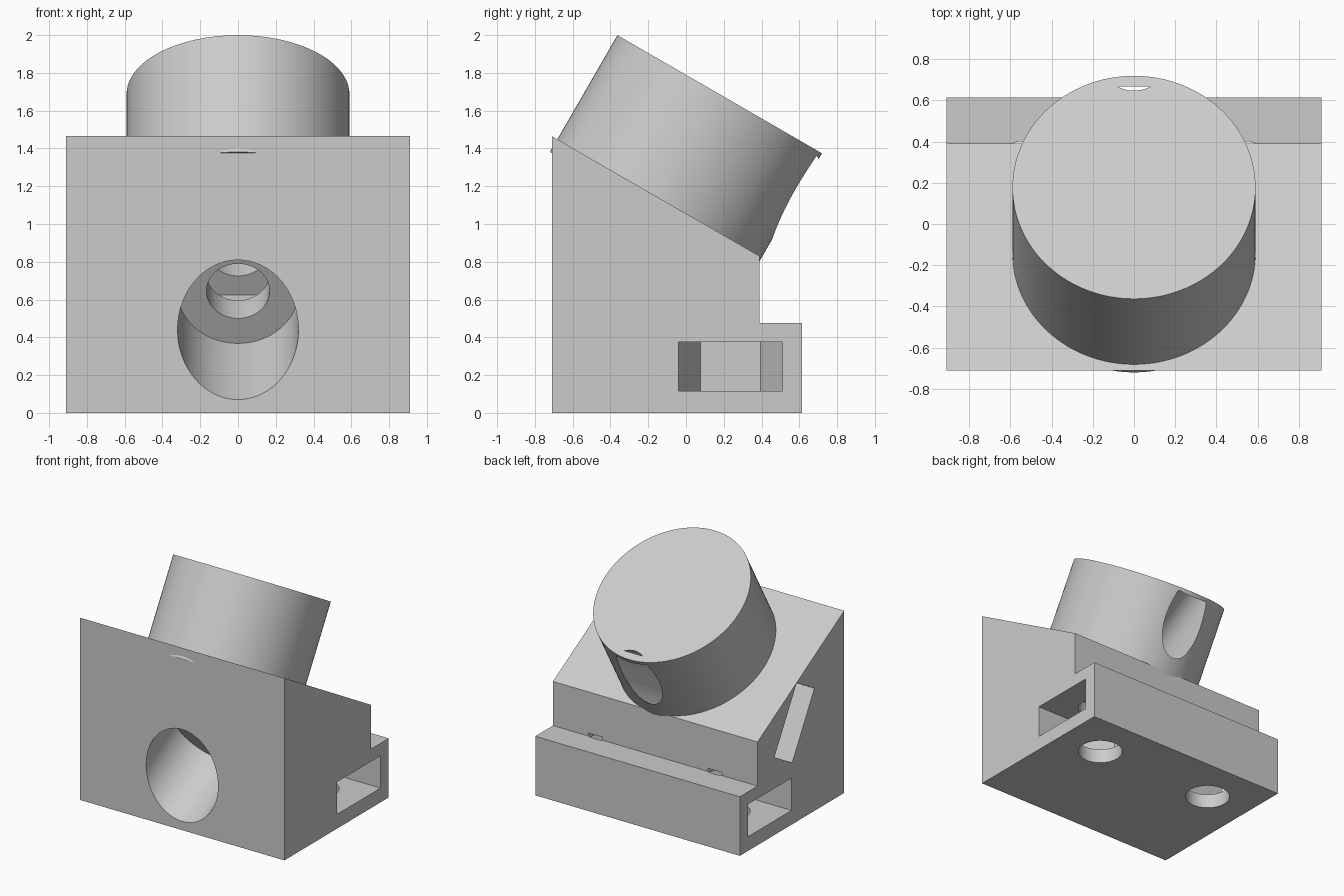
import bpy
import bmesh
from math import radians
from mathutils import Matrix, Vector

if "Cube" in bpy.data.objects:
    bpy.data.objects.remove(bpy.data.objects["Cube"], do_unlink=True)

grey = bpy.data.materials.new("light_grey")
grey.use_nodes = True
grey.diffuse_color = (0.6, 0.6, 0.6, 1)
grey.node_tree.nodes["Principled BSDF"].inputs["Base Color"].default_value = (0.6, 0.6, 0.6, 1)


def add_object(name, bm):
    bmesh.ops.recalc_face_normals(bm, faces=bm.faces)
    mesh = bpy.data.meshes.new(name)
    bm.to_mesh(mesh)
    bm.free()
    mesh.materials.append(grey)
    obj = bpy.data.objects.new(name, mesh)
    bpy.context.collection.objects.link(obj)
    return obj


def prism(name, profile, x0, x1):
    """Extrude a (y, z) outline along x."""
    bm = bmesh.new()
    face = bm.faces.new([bm.verts.new((x0, y, z)) for y, z in profile])
    extruded = bmesh.ops.extrude_face_region(bm, geom=[face])["geom"]
    verts = [v for v in extruded if isinstance(v, bmesh.types.BMVert)]
    bmesh.ops.translate(bm, verts=verts, vec=(x1 - x0, 0, 0))
    return add_object(name, bm)


def cylinder(name, start, length, rx, ry, tilt=0, sides=64, spin=0):
    """Cylinder rising from start, leaning towards +y by tilt degrees."""
    bm = bmesh.new()
    bmesh.ops.create_cone(bm, cap_ends=True, segments=sides, radius1=1, radius2=1, depth=1)
    place = (Matrix.Translation(start) @ Matrix.Rotation(radians(-tilt), 4, "X")
             @ Matrix.Diagonal((rx, ry, length, 1))
             @ Matrix.Rotation(radians(spin), 4, "Z") @ Matrix.Translation((0, 0, 0.5)))
    bmesh.ops.transform(bm, matrix=place, verts=bm.verts)
    return add_object(name, bm)


def box(name, centre, size, tilt=0):
    bm = bmesh.new()
    bmesh.ops.create_cube(bm, size=1)
    place = (Matrix.Translation(centre) @ Matrix.Rotation(radians(-tilt), 4, "X")
             @ Matrix.Diagonal((*size, 1)))
    bmesh.ops.transform(bm, matrix=place, verts=bm.verts)
    return add_object(name, bm)


def combine(target, tool, operation):
    mod = target.modifiers.new(tool.name, "BOOLEAN")
    mod.object = tool
    mod.operation = operation
    mod.solver = "EXACT"
    bpy.context.view_layer.objects.active = target
    bpy.ops.object.modifier_apply(modifier=mod.name)
    bpy.data.objects.remove(tool, do_unlink=True)


# Stepped block with a sloping top
body = prism("angled_mount_body",
             [(-0.71, 0), (0.615, 0), (0.615, 0.475), (0.39, 0.475), (0.39, 0.83), (-0.71, 1.465)],
             -0.91, 0.91)

# Oval drum standing square to the slope
lean = Vector((0, 0.5, 0.866))
drum_length = 0.714
drum_base = Vector((0, 0.178, 1.687)) - lean * drum_length
combine(body, cylinder("drum", drum_base, drum_length, 0.59, 0.625, 30, 128), "UNION")

# Stepped bore climbing from the front face to the back of the drum
bore_dir = Vector((0, 0.866, 0.5))
entry = Vector((0, -0.71, 0.44))
combine(body, cylinder("wide_bore", entry - bore_dir * 0.4, 0.81, 0.32, 0.32, 60), "DIFFERENCE")
combine(body, cylinder("narrow_bore", entry + bore_dir * 0.3, 1.375, 0.167, 0.167, 60), "DIFFERENCE")

# Slanted slot from one side, crossing the bore
slot_centre = entry + bore_dir * 0.73 + Vector((-0.64, 0, 0))
combine(body, box("slanted_slot", slot_centre, (0.72 * 2 - 0.72, 0.565, 0.26), 60), "DIFFERENCE")
combine(body, box("slot_end", slot_centre + Vector((0.5, 0, 0)), (0.72, 0.565, 0.26), 60), "DIFFERENCE")

# Bolt holes with hexagonal nut traps open to both sides
for side in (-1, 1):
    x, y = side * 0.532, 0.235
    combine(body, cylinder("nut_trap", (x, y, 0.115), 0.26, 0.3175, 0.3175, sides=6), "DIFFERENCE")
    combine(body, box("nut_slot", (x + side * 0.3, y, 0.245), (0.6, 0.55, 0.26)), "DIFFERENCE")
    combine(body, cylinder("bolt_hole", (x, y, -0.1), 0.6, 0.167, 0.167), "DIFFERENCE")

bpy.ops.object.select_all(action="DESELECT")
body.select_set(True)
bpy.context.view_layer.objects.active = body
bpy.ops.object.shade_smooth_by_angle(angle=radians(25))
